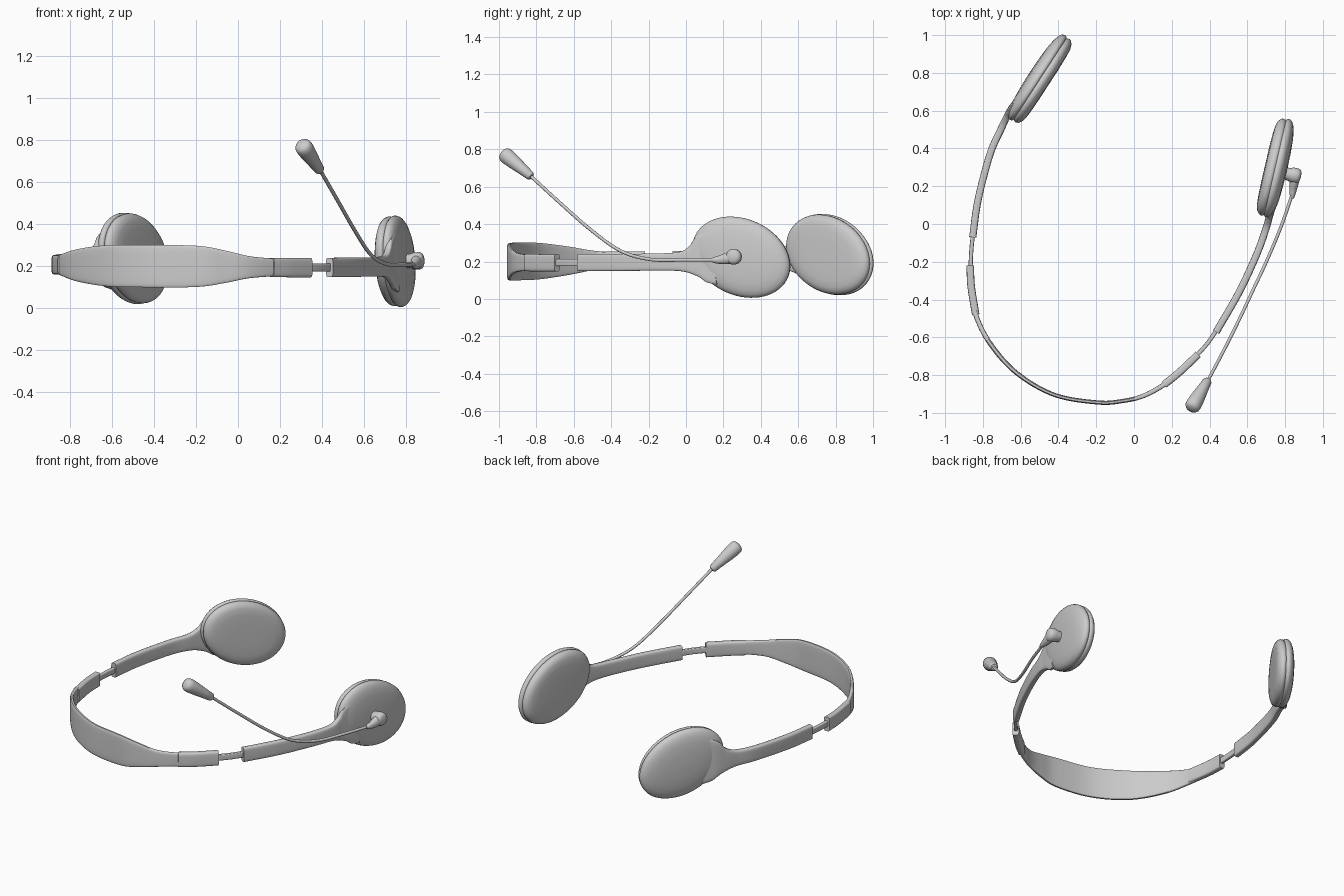
import bpy, bmesh, math
from mathutils import Vector

if "Cube" in bpy.data.objects:
    bpy.data.objects.remove(bpy.data.objects["Cube"])


def finish(name, rings, angle=40):
    """Skin a list of vertex rings, cap both ends, shade smooth."""
    bm = bmesh.new()
    vs = [[bm.verts.new(p) for p in r] for r in rings]
    n = len(rings[0])
    for a, b in zip(vs, vs[1:]):
        for i in range(n):
            j = (i + 1) % n
            bm.faces.new((a[i], a[j], b[j], b[i]))
    bm.faces.new(vs[0])
    bm.faces.new(vs[-1])
    bmesh.ops.recalc_face_normals(bm, faces=bm.faces)
    me = bpy.data.meshes.new(name)
    bm.to_mesh(me)
    bm.free()
    ob = bpy.data.objects.new(name, me)
    bpy.context.collection.objects.link(ob)
    bpy.ops.object.select_all(action='DESELECT')
    ob.select_set(True)
    bpy.context.view_layer.objects.active = ob
    bpy.ops.object.shade_smooth_by_angle(angle=math.radians(angle))
    return ob


def spline(pts, steps):
    """Catmull-Rom through (x, y, z, half_width, half_thickness) points."""
    if steps == 1:
        return pts
    ext = [[2 * a - b for a, b in zip(pts[0], pts[1])]] + list(pts) + \
          [[2 * a - b for a, b in zip(pts[-1], pts[-2])]]
    out = []
    for k in range(1, len(ext) - 2):
        for s in range(steps):
            t = s / steps
            out.append([0.5 * (2 * b + (c - a) * t + (2 * a - 5 * b + 4 * c - d) * t * t
                               + (3 * b - a - 3 * c + d) * t ** 3)
                        for a, b, c, d in zip(*ext[k - 1:k + 3])])
    out.append(list(pts[-1]))
    return out


def sweep(name, pts, steps=8, power=0.4, seg=20):
    """Sweep a superellipse section (power 1 = round) along a path."""
    path = spline(pts, steps)
    co = [Vector(p[:3]) for p in path]
    rings = []
    for i, p in enumerate(path):
        tan = (co[min(i + 1, len(co) - 1)] - co[max(i - 1, 0)]).normalized()
        side = tan.cross(Vector((0, 0, 1))).normalized()
        up = side.cross(tan)
        ring = []
        for k in range(seg):
            a = 2 * math.pi * (k + 0.5) / seg
            c, s = math.cos(a), math.sin(a)
            ring.append(co[i] + side * p[4] * math.copysign(abs(c) ** power, c)
                        + up * p[3] * math.copysign(abs(s) ** power, s))
        rings.append(ring)
    return finish(name, rings)


def ear_cup(side, centre, yaw):
    """Tilted oval ear piece: pad inside, domed shell outside."""
    t = Vector((math.cos(yaw), math.sin(yaw), 0))
    out = Vector((t.y, -t.x, 0))
    if out.x * centre[0] < 0:
        out = -out
    pad = [(.02, -.060), (.35, -.060), (.65, -.058), (.82, -.054), (.91, -.046), (.965, -.034),
           (.985, -.022), (.975, -.010), (.94, -.002), (.92, .004)]
    shell = [(.90, -.006), (.97, -.005), (1, .003), (1, .014), (.975, .026), (.92, .036),
             (.82, .045), (.65, .053), (.35, .058), (.02, .060)]
    for part, profile in (("ear_pad", pad), ("ear_shell", shell)):
        rings = []
        for s, w in profile:
            ring = []
            for k in range(64):
                a = 2 * math.pi * k / 64
                ring.append(Vector(centre) + out * w + t * (s * .267 * math.cos(a))
                            + Vector((0, 0, s * .217 * math.sin(a - .22))))
            rings.append(ring)
        finish(side + "_" + part, rings, 50)


# ear cups
ear_cup("right", (.752, .297, .223), math.radians(77))
ear_cup("left", (-.502, .77, .237), math.radians(57))

# headband, wide over the crown
band = [(-.867, -.22, .207, .042, .014), (-.862, -.33, .207, .042, .014),
        (-.838, -.48, .206, .050, .013), (-.76, -.635, .204, .077, .013),
        (-.62, -.79, .202, .098, .012), (-.42, -.905, .2, .101, .011),
        (-.19, -.945, .199, .098, .011), (-.06, -.937, .197, .077, .011),
        (.05, -.910, .195, .053, .012), (.16, -.85, .194, .043, .013),
        (.24, -.785, .193, .041, .014), (.34, -.69, .193, .041, .014)]
sweep("headband", band)

# thicker sleeves at both ends of the headband
for name, part in (("left_sleeve", band[:3]), ("right_sleeve", band[-3:])):
    sweep(name, [(*p[:3], .046, .020) for p in part])

# slider rods
sweep("left_slider_rod", [(x, y, .21, .019, .011) for x, y in
                          ((-.866, -.27), (-.862, -.15), (-.850, -.03))])
sweep("right_slider_rod", [(x, y, .194, .019, .011) for x, y in
                           ((.30, -.73), (.39, -.63), (.46, -.525))])

# side arms flaring into the ear shells
sweep("left_arm", [(-.854, -.07, .211, .046, .019), (-.825, .13, .213, .046, .019),
                   (-.762, .37, .215, .046, .019), (-.705, .50, .217, .052, .019),
                   (-.672, .57, .222, .080, .018), (-.645, .62, .23, .125, .016),
                   (-.605, .675, .237, .150, .012)])
sweep("right_arm", [(.435, -.572, .194, .046, .019), (.557, -.36, .195, .046, .019),
                    (.65, -.16, .197, .046, .019), (.697, -.03, .20, .052, .019),
                    (.716, .035, .207, .080, .018), (.733, .085, .217, .125, .016),
                    (.755, .15, .225, .150, .012)])

# microphone pivot: round hub and tapered neck
hub = [(0, .032), (.03, .034), (.05, .041), (.075, .042), (.088, .036), (.094, .024), (.096, .004)]
sweep("mic_pivot", [(.79 + d * .975, .270 - d * .22, .225, r, r) for d, r in hub], 1, 1, 24)
sweep("mic_pivot_neck", [(.850, .265, .223, .030, .028), (.848, .225, .217, .032, .026),
                         (.843, .185, .210, .024, .020), (.839, .155, .208, .017, .015),
                         (.836, .135, .208, .009, .009)], 4, 1)

# microphone boom
sweep("mic_boom", [(*p, .009, .009) for p in
                   ((.842, .17, .208), (.78, -.01, .208), (.705, -.19, .211), (.63, -.35, .257),
                    (.555, -.51, .370), (.475, -.67, .510), (.38, -.85, .675))], 8, 1, 12)

# microphone capsule
a, b = Vector((.392, -.825, .652)), Vector((.302, -.980, .782))
caps = [(0, .006), (.01, .018), (.05, .024), (.3, .030), (.6, .038), (.82, .042),
        (.92, .040), (.97, .033), (1, .020), (1.01, .004)]
sweep("microphone", [(*a.lerp(b, f), r, r) for f, r in caps], 1, 1, 24)
